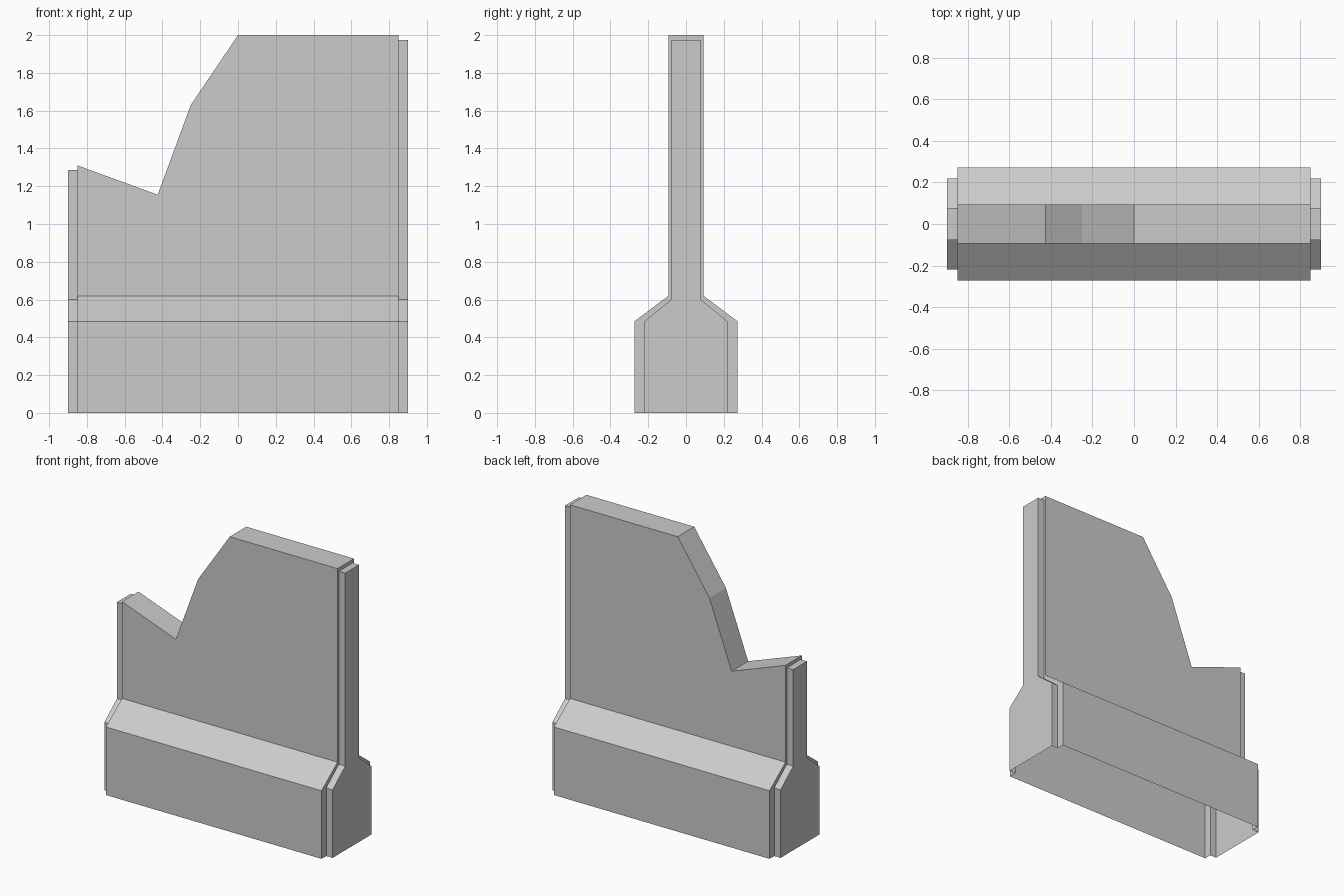
import bpy
import bmesh
import math

if "Cube" in bpy.data.objects:
    bpy.data.objects.remove(bpy.data.objects["Cube"])

# (x, lower half width, upper half width, shoulder height, top height)
BODY = (0.273, 0.093, 0.62)
TAB = (0.22, 0.078, 0.60)
STATIONS = [
    (-0.90, *TAB, 1.287),      # left joint tab
    (-0.85, *TAB, 1.287),
    (-0.85, *BODY, 1.31),      # body with broken top edge
    (-0.425, *BODY, 1.155),
    (-0.25, *BODY, 1.63),
    (0.0, *BODY, 2.0),
    (0.85, *BODY, 2.0),
    (0.85, *TAB, 1.975),       # right joint tab
    (0.90, *TAB, 1.975),
]


def section(bm, x, low, up, shoulder, top):
    """Cross-section ring, open at the bottom."""
    half = [(low, 0.0), (low, 0.485), (up, shoulder), (up, top)]
    pts = [(-y, z) for y, z in half] + half[::-1]
    return [bm.verts.new((x, y, z)) for y, z in pts]


# Hollow wall shell lofted along x
bm = bmesh.new()
rings = [section(bm, *s) for s in STATIONS]
for a, b in zip(rings, rings[1:]):
    for i in range(len(a) - 1):
        bm.faces.new((a[i], b[i], b[i + 1], a[i + 1]))

# End caps
bm.faces.new(rings[0])
bm.faces.new(rings[-1][::-1])

# Merge coplanar strips into clean panels and face outward
bmesh.ops.dissolve_limit(bm, angle_limit=math.radians(1),
                         verts=bm.verts, edges=bm.edges)
bmesh.ops.recalc_face_normals(bm, faces=bm.faces)
top_face = max(bm.faces, key=lambda f: f.calc_center_median().z)
if top_face.normal.z < 0:
    bmesh.ops.reverse_faces(bm, faces=bm.faces)

mesh = bpy.data.meshes.new("broken_barrier_wall")
bm.to_mesh(mesh)
bm.free()
wall = bpy.data.objects.new("broken_barrier_wall", mesh)
bpy.context.collection.objects.link(wall)
